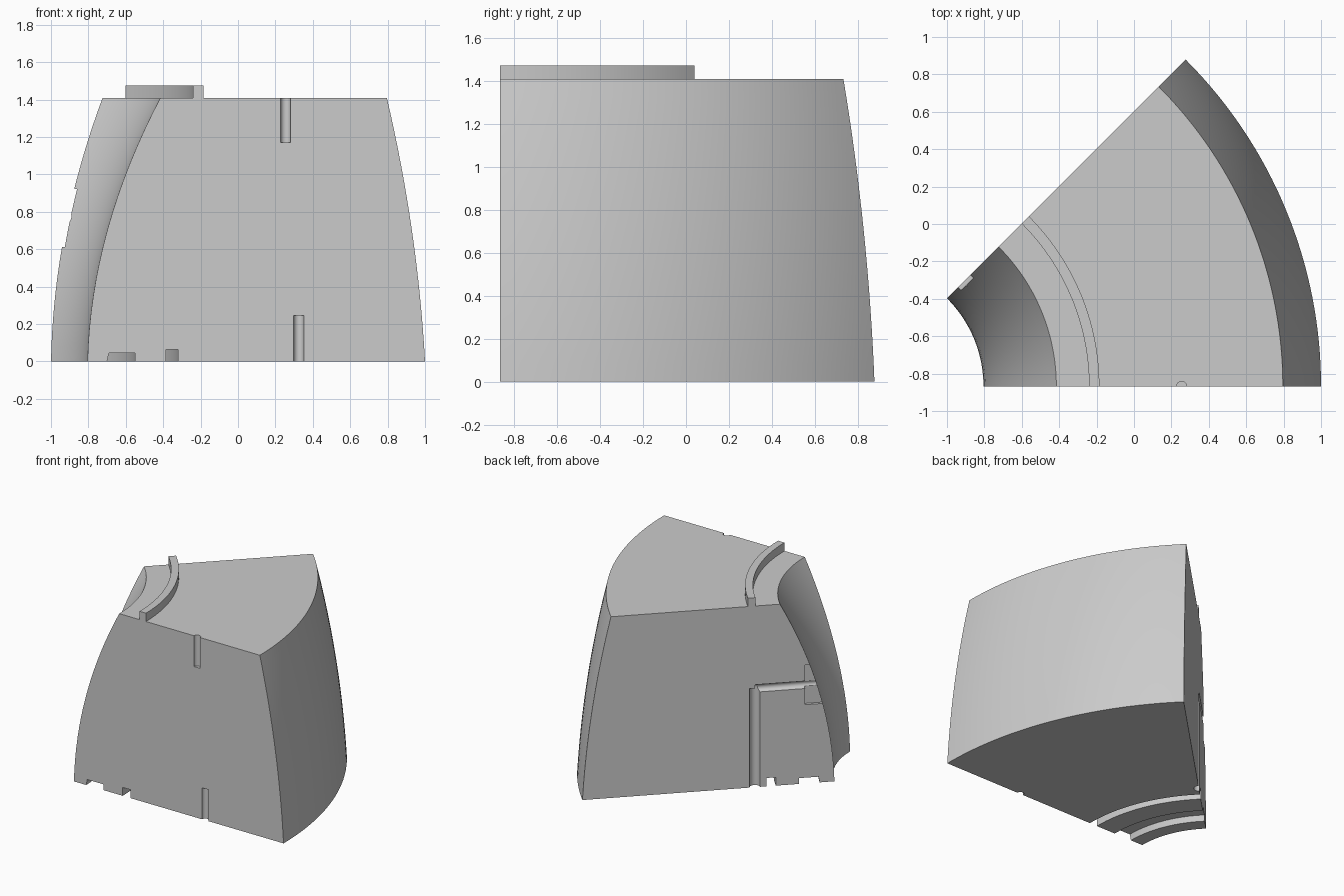
import bpy, bmesh, math
from mathutils import Matrix, Vector

old = bpy.data.objects.get("Cube")
if old:
    bpy.data.objects.remove(old, do_unlink=True)

grey = bpy.data.materials.new("plain grey")
grey.use_nodes = True
colour = (0.6, 0.6, 0.6, 1)
grey.diffuse_color = colour
grey.node_tree.nodes["Principled BSDF"].inputs["Base Color"].default_value = colour

AXIS = Matrix.Translation((-1.47, -0.868, 0))   # centre of the wedge's arcs
SWEEP = math.radians(45)
TOP = 1.41
SIDE = AXIS @ Matrix.Rotation(SWEEP, 4, 'Z')    # frame of the slanted cut face


def add_mesh(name, bm):
    bmesh.ops.recalc_face_normals(bm, faces=bm.faces)
    mesh = bpy.data.meshes.new(name)
    bm.to_mesh(mesh)
    bm.free()
    mesh.materials.append(grey)
    obj = bpy.data.objects.new(name, mesh)
    bpy.context.collection.objects.link(obj)
    return obj


def swept(name, profile, steps=32):
    """Sweep a closed (radius, height) profile through the wedge angle."""
    bm = bmesh.new()
    rings = []
    for i in range(steps + 1):
        a = SWEEP * i / steps
        rings.append([bm.verts.new(AXIS @ Vector((r * math.cos(a), r * math.sin(a), z)))
                      for r, z in profile])
    n = len(profile)
    for a, b in zip(rings, rings[1:]):
        for j in range(n):
            k = (j + 1) % n
            bm.faces.new((a[j], a[k], b[k], b[j]))
    bm.faces.new(rings[0])
    bm.faces.new(rings[-1])
    return add_mesh(name, bm)


def rod(name, frame, start, end, radius):
    bm = bmesh.new()
    start, end = Vector(start), Vector(end)
    turn = (end - start).to_track_quat('Z', 'Y').to_matrix().to_4x4()
    place = frame @ Matrix.Translation((start + end) / 2) @ turn
    bmesh.ops.create_cone(bm, cap_ends=True, segments=24, radius1=radius, radius2=radius,
                          depth=(end - start).length, matrix=place)
    return add_mesh(name, bm)


def box(name, frame, low, high):
    bm = bmesh.new()
    low, high = Vector(low), Vector(high)
    place = frame @ Matrix.Translation((low + high) / 2) @ Matrix.Diagonal((*(high - low), 1))
    bmesh.ops.create_cube(bm, size=1, matrix=place)
    return add_mesh(name, bm)


def smooth(obj):
    bpy.ops.object.select_all(action='DESELECT')
    obj.select_set(True)
    bpy.context.view_layer.objects.active = obj
    bpy.ops.object.shade_smooth_by_angle(angle=math.radians(25))


# Wedge body: bulging outer and inner walls, two arc grooves underneath
heights = [TOP * i / 16 for i in range(17)]
outer = [(2.47 - 0.056 * z - 0.063 * z * z, z) for z in heights]
inner = [(0.665 + 0.027 * z + 0.177 * z * z, z) for z in reversed(heights)]
grooves = [(0.77, 0), (0.78, 0.045), (0.92, 0.045), (0.92, 0),
           (1.085, 0), (1.085, 0.065), (1.15, 0.065), (1.15, 0)]
body = swept("wedge_body", outer + inner + grooves)

# Slots in the two cut faces
cutters = [
    rod("front_upper_slot", AXIS, (1.725, 0, 1.17), (1.725, 0, 1.6), 0.027),
    rod("front_lower_slot", AXIS, (1.795, 0, -0.2), (1.795, 0, 0.245), 0.027),
    rod("side_upright_slot", SIDE, (1.235, 0, -0.2), (1.235, 0, 0.77), 0.037),
    rod("side_level_slot", SIDE, (0.5, 0, 0.768), (1.235, 0, 0.768), 0.029),
    box("side_recess", SIDE, (0.5, -0.022, 0.613), (0.877, 0.1, 0.922)),
]
bpy.context.view_layer.objects.active = body
for cutter in cutters:
    cutter.hide_render = True
    mod = body.modifiers.new(cutter.name, 'BOOLEAN')
    mod.operation = 'DIFFERENCE'
    mod.solver = 'EXACT'
    mod.object = cutter
    bpy.ops.object.modifier_apply(modifier=mod.name)
    bpy.data.objects.remove(cutter, do_unlink=True)
smooth(body)

# Raised rim on the top
rim = swept("top_rim", [(1.23, TOP), (1.285, TOP), (1.285, 1.475), (1.23, 1.475)])
smooth(rim)
